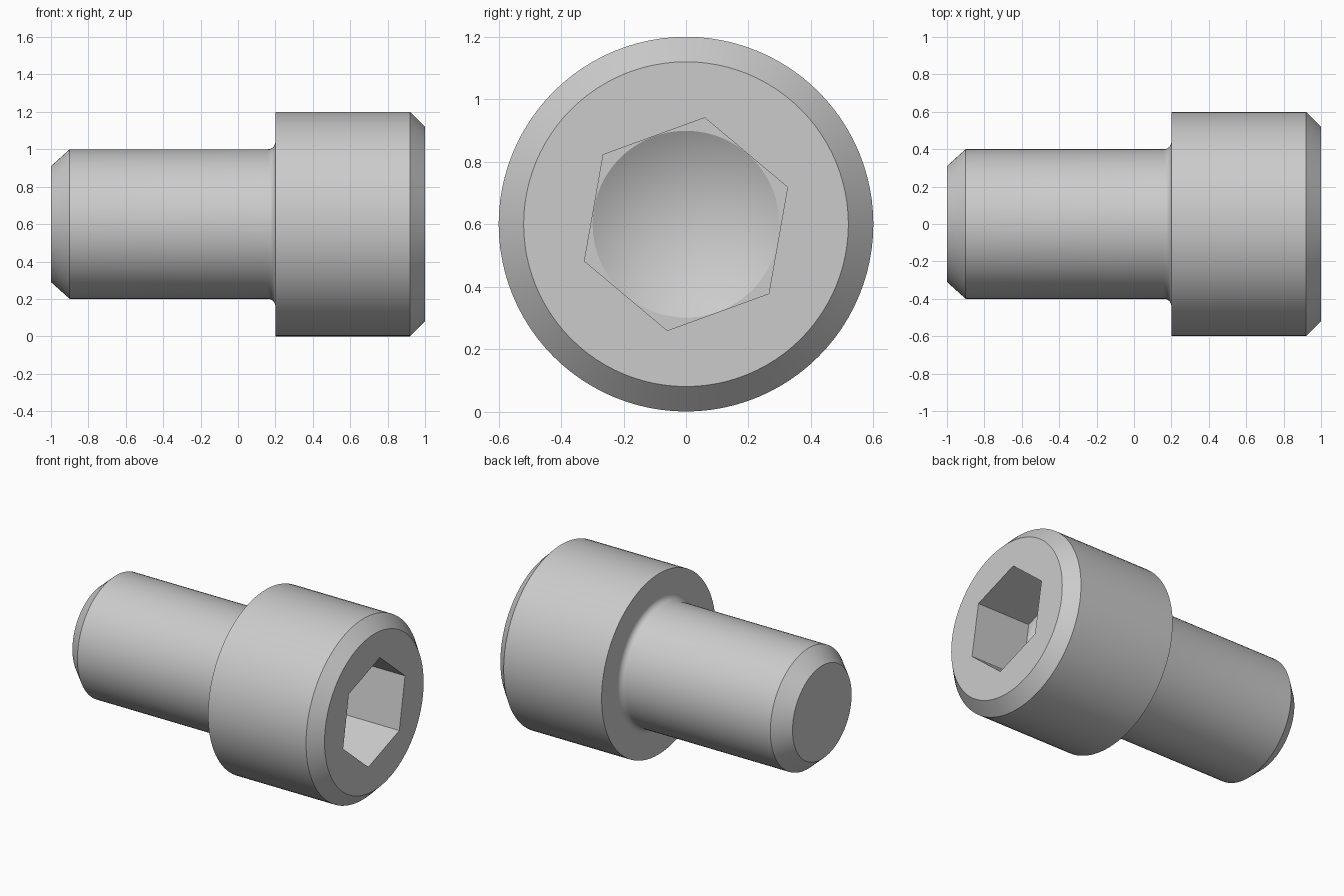
import bpy, bmesh
from math import pi, sin, cos, radians
from mathutils import Vector

old = bpy.data.objects.get("Cube")
if old:
    bpy.data.objects.remove(old)

AXIS_Z = 0.6          # height of the screw's long axis
SEGMENTS = 96

steel = bpy.data.materials.new("steel grey")
steel.use_nodes = True
GREY = (0.6, 0.6, 0.6, 1)
steel.diffuse_color = GREY
steel.node_tree.nodes["Principled BSDF"].inputs["Base Color"].default_value = GREY


def lathe(name, profile, steps=SEGMENTS, start=0.0):
    """Revolve (x, radius) points about the screw's long axis."""
    bm = bmesh.new()
    verts = [bm.verts.new((x, r * cos(start), AXIS_Z + r * sin(start)))
             for x, r in profile]
    edges = [bm.edges.new(pair) for pair in zip(verts, verts[1:])]
    bmesh.ops.spin(bm, geom=verts + edges, cent=(0, 0, AXIS_Z), axis=(1, 0, 0),
                   angle=2 * pi, steps=steps)
    bmesh.ops.remove_doubles(bm, verts=bm.verts, dist=1e-4)
    # close flat ends where the profile stops short of the axis
    bmesh.ops.holes_fill(bm, edges=[e for e in bm.edges if e.is_boundary], sides=0)
    bmesh.ops.recalc_face_normals(bm, faces=bm.faces)
    mesh = bpy.data.meshes.new(name)
    bm.to_mesh(mesh)
    bm.free()
    mesh.materials.append(steel)
    obj = bpy.data.objects.new(name, mesh)
    bpy.context.collection.objects.link(obj)
    return obj


# Shank with chamfered tip, fillet under the head, and chamfered head
FILLET = 0.04
fillet = [(0.16 + FILLET * sin(a), 0.44 - FILLET * cos(a))
          for a in (radians(15 * i) for i in range(7))]
screw = lathe("cap_screw", [(-1, 0.31), (-0.9, 0.4)] + fillet
              + [(0.2, 0.6), (0.92, 0.6), (1, 0.52)])

# Hexagonal socket with a drilled cone at its floor
FLOOR = 0.605
hex_cutter = lathe("hex_socket_cutter", [(FLOOR, 0.346), (1.1, 0.346)],
                   steps=6, start=radians(20))
drill_cutter = lathe("drill_point_cutter",
                     [(FLOOR - 0.173, 0), (FLOOR, 0.299), (0.7, 0.299)])

bpy.context.view_layer.objects.active = screw
screw.select_set(True)
for cutter in (hex_cutter, drill_cutter):
    cutter.hide_render = True
    cut = screw.modifiers.new(cutter.name, "BOOLEAN")
    cut.operation = "DIFFERENCE"
    cut.solver = "EXACT"
    cut.object = cutter
    bpy.ops.object.modifier_apply(modifier=cut.name)
    bpy.data.objects.remove(cutter)

bpy.ops.object.shade_smooth_by_angle(angle=radians(25))
